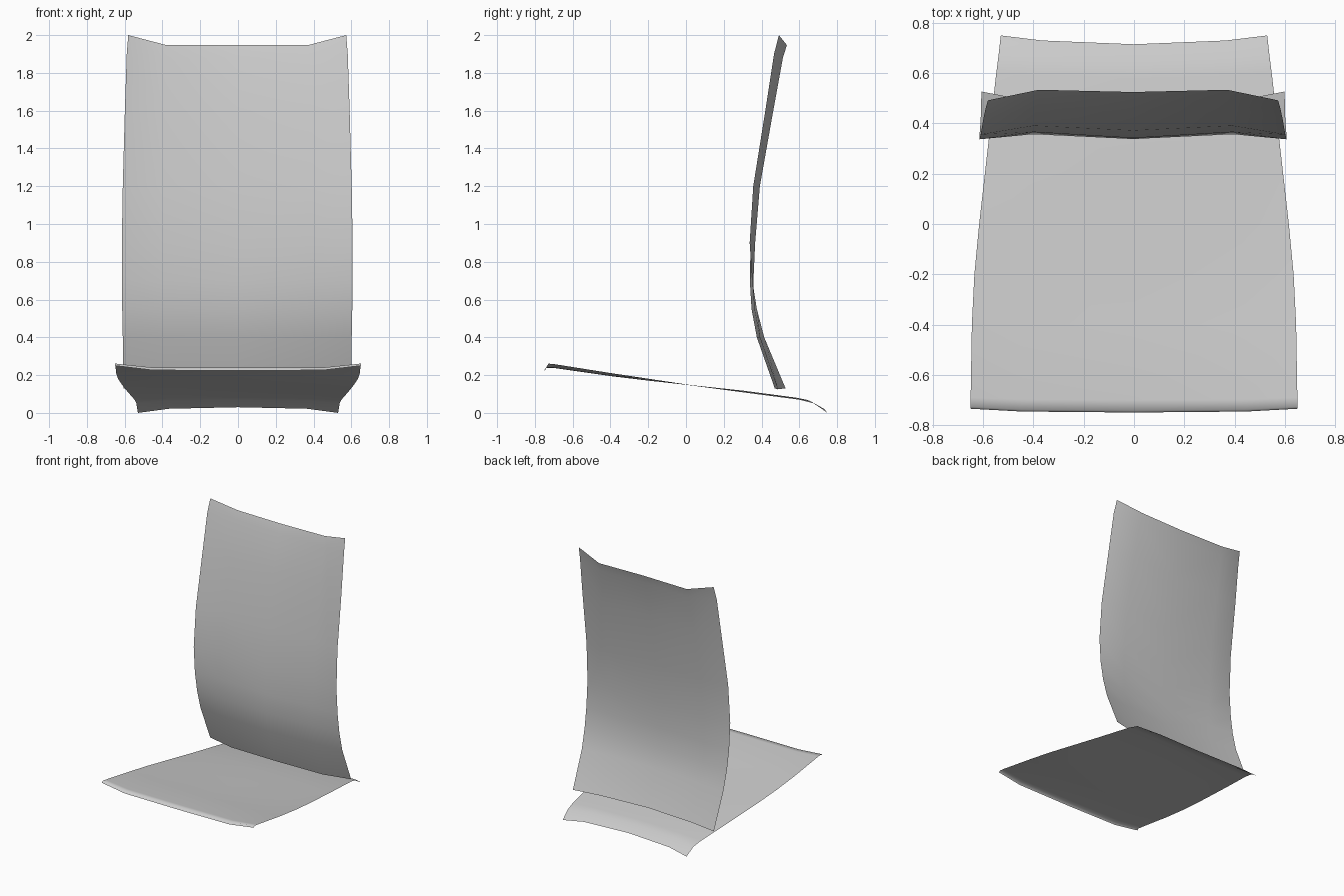
import bpy, bmesh, math

def sheet(name, mid, rows, x_off=0.0):
    """Thin mirrored sheet. Each row: half width, then (y, z) at centre, mid and edge."""
    bm = bmesh.new()
    grid = []
    for w, yc, zc, ym, zm, ye, ze in rows:
        cols = [(0, yc, zc), (mid * w, ym, zm), (w, ye, ze)]
        grid.append([bm.verts.new(c) for c in cols])
    for a, b in zip(grid, grid[1:]):
        for i in range(2):
            bm.faces.new((a[i], a[i + 1], b[i + 1], b[i]))
    me = bpy.data.meshes.new(name)
    bm.to_mesh(me)
    bm.free()
    ob = bpy.data.objects.new(name, me)
    bpy.context.collection.objects.link(ob)
    ob.location.x = x_off
    m = ob.modifiers.new("mirror", 'MIRROR')
    m.use_clip = True
    bpy.ops.object.select_all(action='DESELECT')
    ob.select_set(True)
    bpy.context.view_layer.objects.active = ob
    bpy.ops.object.modifier_apply(modifier=m.name)
    bpy.ops.object.shade_smooth_by_angle(angle=math.radians(70))
    return ob

# Seat: rolled front lip, raised front sides, drooping rear edge
sheet("seat", 0.69, [
    (0.650, -0.750, 0.225, -0.746, 0.226, -0.735, 0.250),
    (0.650, -0.742, 0.239, -0.738, 0.240, -0.727, 0.261),
    (0.650, -0.700, 0.238, -0.698, 0.239, -0.690, 0.257),
    (0.645, -0.400, 0.195, -0.400, 0.196, -0.400, 0.211),
    (0.635, -0.200, 0.171, -0.200, 0.171, -0.200, 0.181),
    (0.616, 0.000, 0.150, 0.000, 0.149, 0.000, 0.151),
    (0.582, 0.300, 0.118, 0.300, 0.115, 0.300, 0.109),
    (0.548, 0.580, 0.081, 0.590, 0.077, 0.600, 0.070),
    (0.538, 0.640, 0.069, 0.655, 0.064, 0.680, 0.050),
    (0.530, 0.715, 0.030, 0.730, 0.022, 0.750, 0.000),
])

# Backrest: lumbar bulge, sides forward at the top and back at the bottom
sheet("backrest", 0.65, [
    (0.603, 0.470, 0.130, 0.486, 0.125, 0.527, 0.130),
    (0.606, 0.375, 0.400, 0.391, 0.400, 0.414, 0.400),
    (0.609, 0.347, 0.550, 0.362, 0.550, 0.375, 0.550),
    (0.611, 0.338, 0.700, 0.357, 0.700, 0.351, 0.700),
    (0.611, 0.342, 0.900, 0.366, 0.900, 0.337, 0.900),
    (0.606, 0.372, 1.200, 0.391, 1.200, 0.356, 1.200),
    (0.595, 0.443, 1.600, 0.462, 1.600, 0.420, 1.600),
    (0.585, 0.501, 1.880, 0.513, 1.880, 0.466, 1.900),
    (0.577, 0.525, 1.947, 0.534, 1.947, 0.492, 2.000),
], x_off=-0.004)
